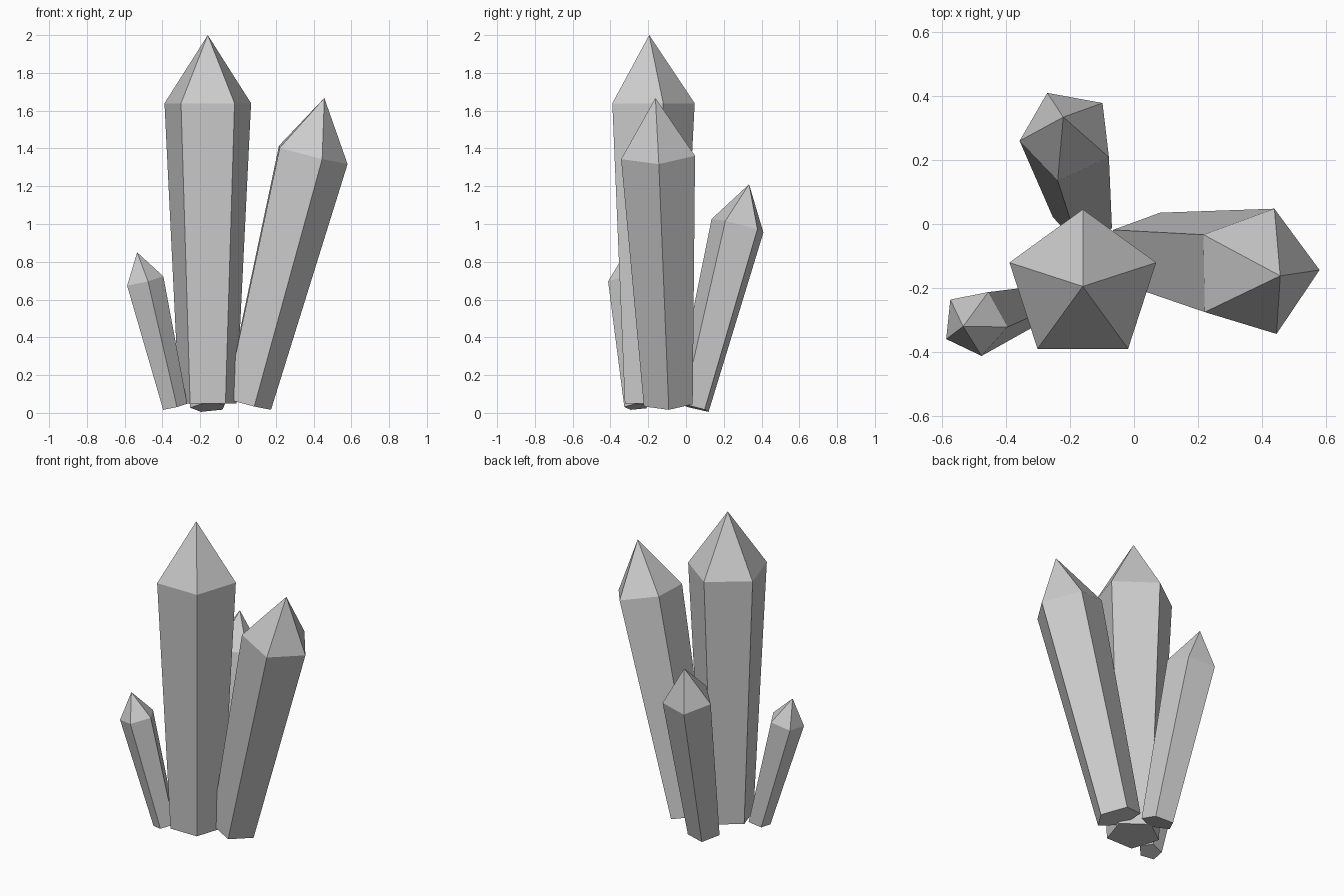
import bpy, bmesh
from math import cos, sin, radians, tau
from mathutils import Vector

if "Cube" in bpy.data.objects:
    bpy.data.objects.remove(bpy.data.objects["Cube"])

SIDES = 5
TAPER = 0.66      # base radius relative to shoulder radius
SHOULDER = 0.815  # where the point starts along the length


def crystal(name, base, apex, radius, spin):
    """Tapered five-sided crystal from base centre to apex, first edge facing spin degrees."""
    base, apex = Vector(base), Vector(apex)
    axis = (apex - base).normalized()
    u = Vector((cos(radians(spin)), sin(radians(spin)), 0))
    u = (u - axis * u.dot(axis)).normalized()
    v = axis.cross(u)

    bm = bmesh.new()

    def ring(centre, r):
        return [bm.verts.new(centre + r * (u * cos(tau * i / SIDES) + v * sin(tau * i / SIDES)))
                for i in range(SIDES)]

    low = ring(base, radius * TAPER)
    high = ring(base.lerp(apex, SHOULDER), radius)
    tip = bm.verts.new(apex)
    bm.faces.new(low[::-1])
    for i in range(SIDES):
        j = (i + 1) % SIDES
        bm.faces.new((low[i], low[j], high[j], high[i]))
        bm.faces.new((high[i], high[j], tip))

    mesh = bpy.data.meshes.new(name)
    bm.to_mesh(mesh)
    bm.free()
    bpy.context.collection.objects.link(bpy.data.objects.new(name, mesh))


# Tall upright crystal
crystal("main_crystal", (-0.16, -0.195, 0.05), (-0.16, -0.195, 2.0), 0.241, 90)
# Leaning crystals around it
crystal("right_crystal", (0.043, -0.095, 0.05), (0.457, -0.162, 1.667), 0.206, 1)
crystal("back_crystal", (-0.155, 0.033, 0.03), (-0.221, 0.334, 1.21), 0.15, -30)
crystal("left_crystal", (-0.337, -0.258, 0.033), (-0.534, -0.32, 0.85), 0.106, -6)
